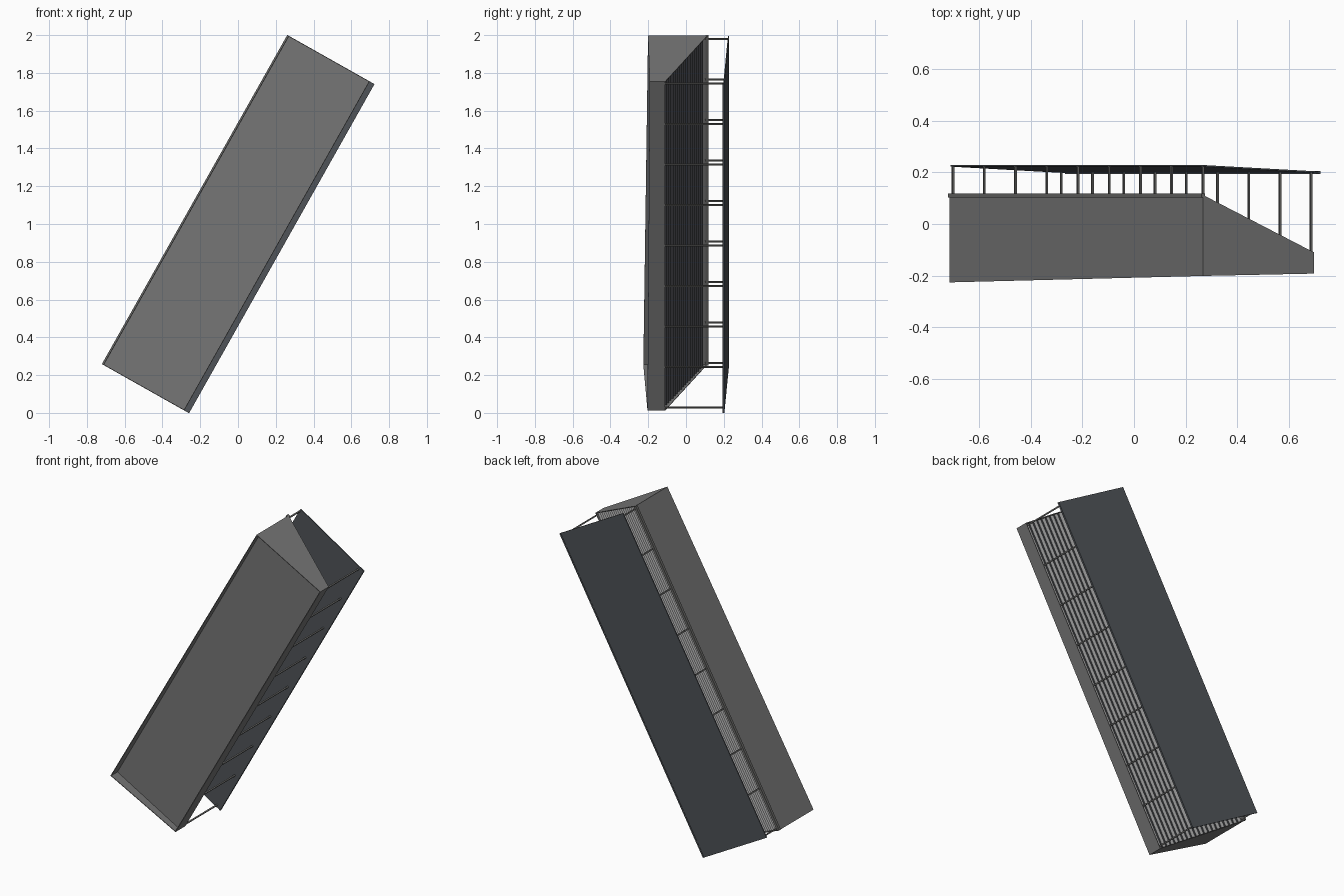
import bpy, bmesh, math
from mathutils import Vector

cube = bpy.data.objects.get("Cube")
if cube:
    bpy.data.objects.remove(cube)

TILT = math.radians(29.4)
S, C = math.sin(TILT), math.cos(TILT)
BACK, FRONT, END, THICK = -0.256, 0.237, 1.0, 0.004
TOP_BACK, TOP_FRONT = 0.112, -0.11


def material(name, rgb):
    m = bpy.data.materials.new(name)
    m.use_nodes = True
    m.diffuse_color = (*rgb, 1)
    m.node_tree.nodes["Principled BSDF"].inputs["Base Color"].default_value = (*rgb, 1)
    return m


concrete = material("concrete grey", (0.18, 0.18, 0.18))
slate = material("slate roof", (0.077, 0.086, 0.096))
steel = material("dark steel", (0.14, 0.14, 0.135))
light = material("light seating", (0.5, 0.5, 0.5))
charcoal = material("charcoal riser", (0.05, 0.052, 0.058))


def place(u, v, w):
    """u runs along the stand, v from back to front, w from base to roof"""
    return Vector((u * S + v * C, w, 1 + u * C - v * S))


def prism(name, u0, u1, profile, *mats):
    """Sweep a (v, w) profile along u; profile may be a function of u"""
    bm = bmesh.new()
    rings = []
    for u in (u0, u1):
        points = profile(u) if callable(profile) else profile
        rings.append([bm.verts.new(place(u, v, w)) for v, w in points])
    a, b = rings
    n = len(a)
    for i in range(n):
        j = (i + 1) % n
        bm.faces.new((a[i], a[j], b[j], b[i]))
    bm.faces.new(a[::-1])
    bm.faces.new(b)
    bmesh.ops.recalc_face_normals(bm, faces=bm.faces)
    mesh = bpy.data.meshes.new(name)
    bm.to_mesh(mesh)
    bm.free()
    for m in mats:
        mesh.materials.append(m)
    ob = bpy.data.objects.new(name, mesh)
    bpy.context.collection.objects.link(ob)
    return ob


def box(name, u0, u1, v0, v1, w0, w1, mat):
    return prism(name, u0, u1, [(v0, w0), (v1, w0), (v1, w1), (v0, w1)], mat)


def ground(u, v):
    """Lower edge of the walls follows gently sloping ground"""
    t, f = (u + END) / (2 * END), (v - BACK) / (FRONT - BACK)
    back = -0.226 + 0.025 * t
    front = -0.204 + 0.012 * t
    return back + (front - back) * f


def wall(v0, v1, top0, top1):
    return lambda u: [(v0, ground(u, v0)), (v1, ground(u, v1)), (v1, top1), (v0, top0)]


# Outer walls
inner = END - THICK
prism("back_wall", -inner, inner, wall(BACK, BACK + THICK, TOP_BACK, TOP_BACK), concrete)
prism("front_wall", -inner, inner, wall(FRONT - THICK, FRONT, TOP_FRONT, TOP_FRONT), concrete)
for name, a, b in (("lower_end_wall", -END, -inner), ("upper_end_wall", inner, END)):
    prism(name, a, b, wall(BACK, FRONT, TOP_BACK, TOP_FRONT), concrete)
box("back_wall_cap", -END, END, BACK - 0.008, BACK + 0.008, 0.102, 0.119, steel)

# Base floor, set up inside the walls
box("base_floor", -inner, inner, BACK + THICK, FRONT - THICK, -0.165, -0.155, concrete)

# Stepped seating: light treads, dark risers
ROWS = 20
v_front, v_back = FRONT - THICK, BACK + THICK
low, high = -0.135, 0.09
run, rise = (v_front - v_back) / ROWS, (high - low) / ROWS
profile = [(v_back, -0.153), (v_front, -0.153)]
for i in range(ROWS):
    v, w = v_front - i * run, low + (i + 1) * rise
    profile += [(v, w), (v - run, w)]
seating = prism("seating_steps", -inner, inner, profile, concrete, light, charcoal)
for face in seating.data.polygons:
    if face.normal.y > 0.9:
        face.material_index = 1
    elif face.normal.x > 0.8:
        face.material_index = 2

# Columns carrying the roof
BAYS = 8
HALF = 0.004
for i in range(BAYS + 1):
    u = -0.985 + 1.97 * i / BAYS
    for side, v, w0, w1 in (("back", -0.249, 0.1, 0.222), ("front", 0.232, -0.12, 0.2)):
        box(f"{side}_column_{i + 1}", u - HALF, u + HALF, v - HALF, v + HALF, w0, w1, steel)

# Sloping roof with an edge beam over the front
prism("roof", -END, END,
      [(-0.252, 0.222), (0.265, 0.197), (0.265, 0.203), (-0.252, 0.228)], slate)
box("roof_front_beam", -END, END, 0.257, 0.266, 0.194, 0.205, slate)
